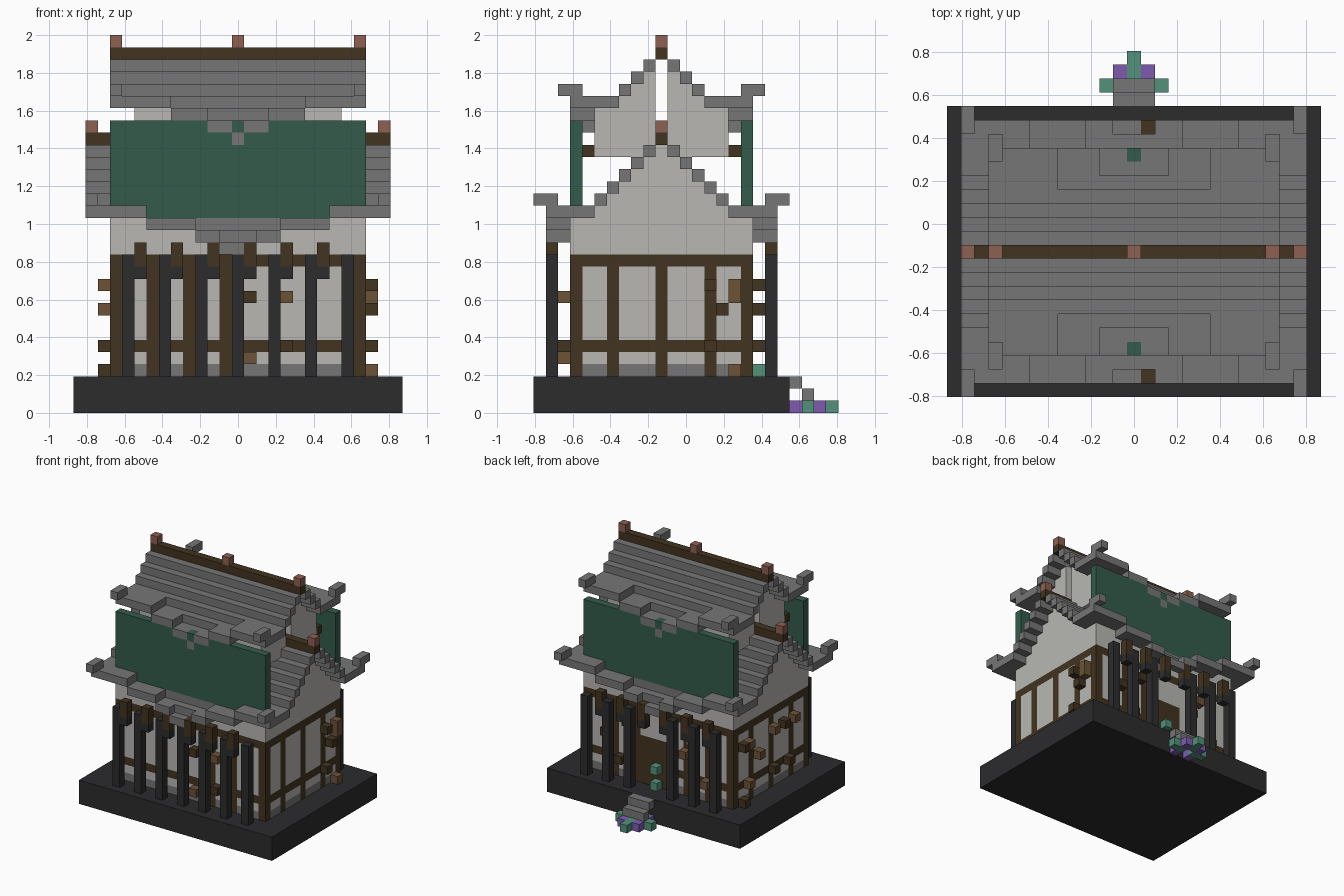
import bpy, bmesh
from mathutils import Vector

if "Cube" in bpy.data.objects:
    bpy.data.objects.remove(bpy.data.objects["Cube"], do_unlink=True)

V = 2 / 31          # block size
SHIFT = -2          # the house centre line lies two blocks forward

COLOURS = {
    "charcoal": (0.025, 0.025, 0.027),
    "slate_grey": (0.18, 0.18, 0.18),
    "plaster": (0.48, 0.475, 0.45),
    "dark_timber": (0.054, 0.034, 0.014),
    "light_timber": (0.15, 0.085, 0.038),
    "banner_green": (0.034, 0.105, 0.07),
    "leaf_teal": (0.085, 0.29, 0.195),
    "flower_purple": (0.21, 0.105, 0.43),
    "clay": (0.27, 0.115, 0.083),
}


def make_material(name, rgb):
    mat = bpy.data.materials.new(name)
    mat.use_nodes = True
    mat.diffuse_color = (*rgb, 1)
    bsdf = next(n for n in mat.node_tree.nodes if n.type == "BSDF_PRINCIPLED")
    bsdf.inputs["Base Color"].default_value = (*rgb, 1)
    bsdf.inputs["Roughness"].default_value = 0.9
    return mat


MATS = {n: make_material(n, c) for n, c in COLOURS.items()}
grid = {}


def fill(part, colour, x, y, z):
    """Fill a block range; each of x, y, z is a number or an inclusive pair."""
    spans = [range(a[0], a[1] + 1) if isinstance(a, tuple) else (a,) for a in (x, y, z)]
    for i in spans[0]:
        for j in spans[1]:
            for k in spans[2]:
                grid[i, j, k] = (part, colour)


def clear(x, y, z):
    for i in range(x[0], x[1] + 1):
        for j in range(y[0], y[1] + 1):
            grid.pop((i, j, z), None)


def both(lo, hi, sign):
    return (lo, hi) if sign > 0 else (-hi, -lo)


# Foundation
fill("foundation", "charcoal", (-13, 13), (-10, 10), (0, 2))

# Ground floor walls with stone footing and timber frame
def wall_ring(part, colour, z):
    for s in (-1, 1):
        fill(part, colour, (-10, 10), 7 * s, z)
        fill(part, colour, 10 * s, (-7, 7), z)


wall_ring("plaster_walls", "plaster", (3, 12))
wall_ring("stone_footing", "slate_grey", 3)
wall_ring("timber_frame", "dark_timber", 5)
wall_ring("timber_frame", "dark_timber", 12)
for s in (-1, 1):
    for j in (-7, -4, 0, 4, 7):
        fill("timber_frame", "dark_timber", 10 * s, j, (3, 12))
    for i in (-10, -7, -4, -1, 3, 6, 10):
        fill("timber_frame", "dark_timber", i, 7 * s, (3, 12))

# Back door
fill("door_lintel_wall", "plaster", (-2, 2), 7, (9, 11))
fill("door", "dark_timber", (-2, 2), 7, (3, 8))

# Colonnade posts, brackets and rafter ends are placed after the eaves
def colonnade(s):
    for i in range(-9, 10, 3):
        if s < 0 or i:
            fill("colonnade_posts", "charcoal", i, 9 * s, (3, 12))
        if i < 9:
            fill("post_brackets", "charcoal", i + 1, 9 * s, 11)
            fill("rafter_ends", "dark_timber", i + 1, 9 * s, (12, 13))


# Gables: lower solid one, upper one split at the ridge line
for s in (-1, 1):
    fill("lower_gable", "plaster", (-10, 10), 7 * s, (13, 15))
    for j in range(-7, 8):
        a = abs(j)
        fill("lower_gable", "plaster", 10 * s, j, (13, max(21 - a, 15) if a else 21))
        if 0 < a < 6:
            fill("upper_gable", "plaster", 8 * s, j, (21, max(28 - a, 24)))
    fill("upper_walls", "plaster", (-8, 8), 5 * s, (21, 24))
    fill("upper_sill", "dark_timber", (-8, 8), 6 * s, 21)


# Stepped roofs with sagging eaves, raised corners, ridge and finials
def roof(part, half, flat, inner, outer, sags):
    top = flat + inner - 1
    for s in (-1, 1):
        for a in range(1, inner):
            fill(part, "slate_grey", (-half, half), a * s, top + 1 - a)
        fill(part, "slate_grey", (-half, half), both(inner, outer, s), flat)
        for n, width in enumerate(sags):
            rows = both(outer - 2 + n, outer, s)
            clear((-width, width), rows, flat - n)
            fill(part, "slate_grey", (-width, width), rows, flat - n - 1)
        for e in (-half, half):
            fill(part, "slate_grey", e, both(outer, outer + 1, s), flat + 1)
    ridge = part.replace("roof", "ridge")
    fill(ridge, "dark_timber", (-half, half), 0, top + 1)
    for e in (-half, half):
        fill(part.replace("roof", "finials"), "clay", e, 0, top + 2)


roof("lower_roof", 12, 16, 6, 9, (7, 3, 1))
roof("upper_roof", 10, 25, 4, 7, (5, 2, 0))
fill("upper_finials", "clay", 0, 0, 30)

for s in (-1, 1):
    colonnade(s)
    # Hanging banner fills the gap between the eaves
    for i in range(-10, 11):
        for k in range(16, 24):
            if (i, 7 * s, k) not in grid:
                fill("banner", "banner_green", i, 7 * s, k)

# Timber pegs on the walls: (position along wall, height)
def pegs(spots, place):
    for n, (p, k) in enumerate(spots):
        colour = "light_timber" if n % 2 else "dark_timber"
        x, y = place(p)
        fill("wall_pegs", colour, x, y, k)


pegs([(1, 9), (4, 9), (4, 5), (1, 4)], lambda p: (p, -8))
pegs([(4, 10), (-4, 8), (5, 5), (-5, 10), (7, 8), (-7, 5)], lambda p: (p, 8))
pegs([(4, 10), (6, 9), (5, 8), (6, 10), (4, 5), (6, 3)], lambda p: (11, p))
pegs([(-2, 10), (-4, 10), (6, 10), (5, 10), (-3, 5), (3, 8), (0, 5), (0, 10),
      (6, 3), (5, 5)], lambda p: (-11, p))

# Back steps, flower bed and door plants
fill("steps", "slate_grey", (-1, 1), 11, 2)
fill("steps", "slate_grey", (-1, 1), 12, 1)
for i in (-1, 1):
    fill("flowers", "flower_purple", i, 11, 0)
    fill("flowers", "flower_purple", i, 13, 0)
    fill("leaves", "leaf_teal", 2 * i, 12, 0)
    fill("leaves", "leaf_teal", i, 12, 0)
fill("leaves", "leaf_teal", 0, (13, 14), 0)
for k in (3, 5):
    fill("door_plants", "leaf_teal", 0, 8, k)


# Turn each part's blocks into a mesh of its exposed faces
def build(part):
    cells = {c: v[1] for c, v in grid.items() if v[0] == part}
    names = sorted(set(cells.values()))
    mesh = bpy.data.meshes.new(part)
    for n in names:
        mesh.materials.append(MATS[n])
    bm = bmesh.new()
    for c, colour in cells.items():
        centre = Vector((c[0], c[1] + SHIFT, c[2] + 0.5))
        for axis in range(3):
            for s in (-1, 1):
                near = list(c)
                near[axis] += s
                if tuple(near) in grid:
                    continue
                n, u, w = Vector(), Vector(), Vector()
                n[axis], u[(axis + 1) % 3], w[(axis + 2) % 3] = s / 2, s / 2, 0.5
                ring = [centre + n + d for d in (-u - w, u - w, u + w, w - u)]
                face = bm.faces.new([bm.verts.new(p * V) for p in ring])
                face.material_index = names.index(colour)
    bmesh.ops.remove_doubles(bm, verts=bm.verts[:], dist=V / 100)
    bmesh.ops.dissolve_limit(bm, angle_limit=0.01, verts=bm.verts[:],
                             edges=bm.edges[:], delimit={"MATERIAL"})
    bm.to_mesh(mesh)
    bm.free()
    bpy.context.collection.objects.link(bpy.data.objects.new(part, mesh))


for part in sorted({v[0] for v in grid.values()}):
    build(part)
